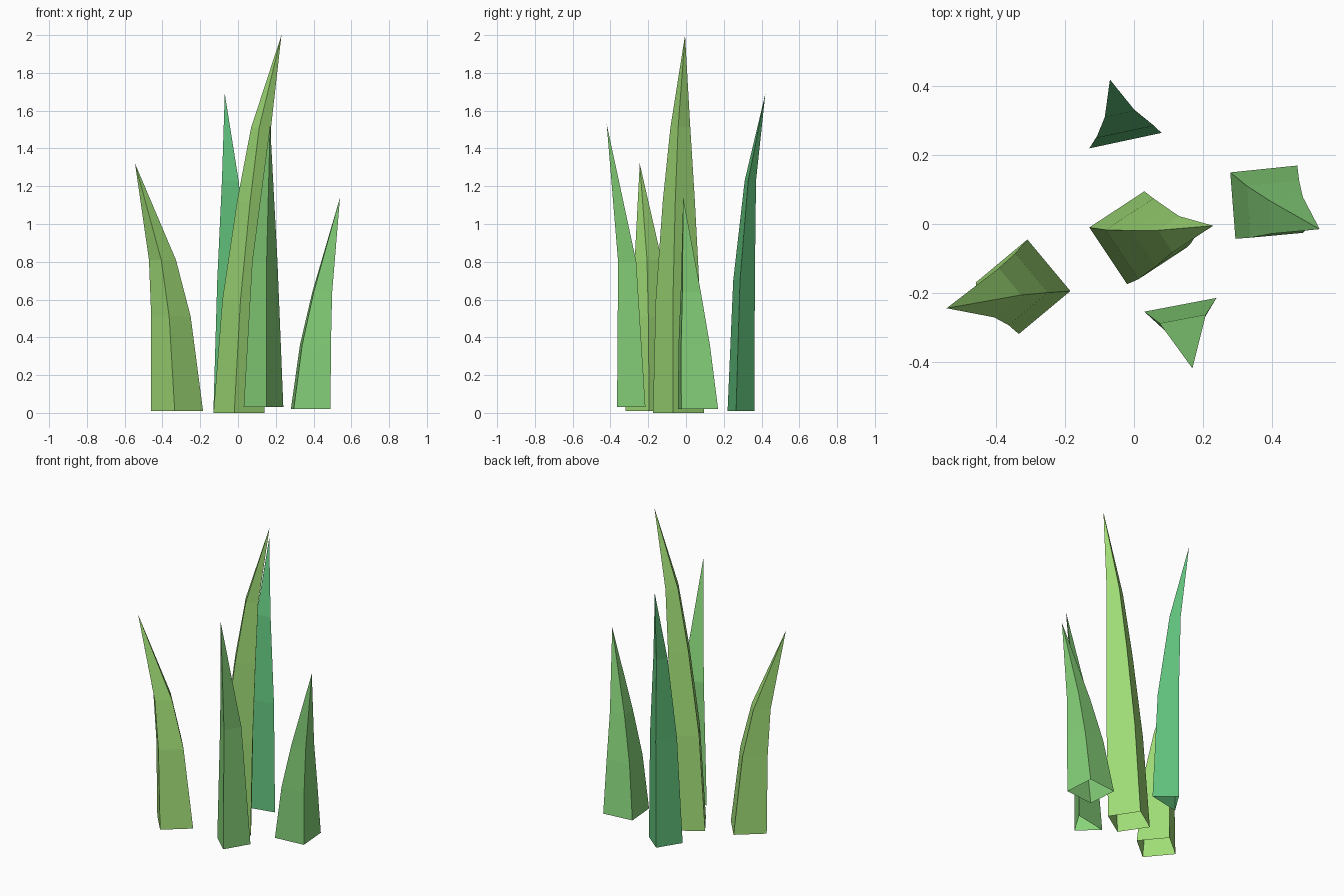
import bpy
import bmesh

if "Cube" in bpy.data.objects:
    bpy.data.objects.remove(bpy.data.objects["Cube"])


def material(name, rgb):
    """Flat colour from sRGB 0-255 values."""
    mat = bpy.data.materials.new(name)
    lin = [((c / 255 + 0.055) / 1.055) ** 2.4 for c in rgb]
    mat.diffuse_color = (*lin, 1)
    mat.use_nodes = True
    mat.node_tree.nodes["Principled BSDF"].inputs["Base Color"].default_value = mat.diffuse_color
    return mat


LIME = material("lime green", (160, 220, 118))
LEAF = material("leaf green", (135, 211, 122))
JADE = material("jade green", (97, 194, 124))


def blade(name, mat, base_z, corners, rings, tip):
    """Open-bottomed blade: base outline, then scaled rings (z, x, y, scale), then the tip."""
    cx = sum(c[0] for c in corners) / len(corners)
    cy = sum(c[1] for c in corners) / len(corners)
    bm = bmesh.new()
    loops = []
    for z, x, y, s in [(base_z, cx, cy, 1)] + rings:
        loops.append([bm.verts.new((x + (px - cx) * s, y + (py - cy) * s, z))
                      for px, py in corners])
    n = len(corners)
    for low, high in zip(loops, loops[1:]):
        for i in range(n):
            j = (i + 1) % n
            bm.faces.new((low[i], low[j], high[j], high[i]))
    top = bm.verts.new(tip)
    for i in range(n):
        bm.faces.new((loops[-1][i], loops[-1][(i + 1) % n], top))
    mesh = bpy.data.meshes.new(name)
    bm.to_mesh(mesh)
    bm.free()
    mesh.materials.append(mat)
    bpy.context.collection.objects.link(bpy.data.objects.new(name, mesh))


# Four-sided blades
blade("center_blade", LIME, 0.0,
      [(-0.13, -0.01), (-0.02, -0.175), (0.14, -0.07), (0.03, 0.095)],
      [(0.6, 0.035, -0.043, 0.87), (1.12, 0.08, -0.038, 0.63),
       (1.51, 0.122, -0.03, 0.39)],
      (0.23, -0.005, 2.0))
blade("left_blade", LIME, 0.01,
      [(-0.46, -0.17), (-0.335, -0.32), (-0.185, -0.195), (-0.31, -0.045)],
      [(0.51, -0.355, -0.19, 0.76), (0.81, -0.40, -0.20, 0.52)],
      (-0.545, -0.245, 1.32))
blade("right_blade", LEAF, 0.02,
      [(0.28, 0.15), (0.295, -0.043), (0.49, -0.025), (0.475, 0.17)],
      [(0.36, 0.41, 0.043, 0.78), (0.64, 0.446, 0.025, 0.5)],
      (0.54, -0.015, 1.14))

# Three-sided blades
blade("front_blade", LEAF, 0.03,
      [(0.03, -0.255), (0.15, -0.365), (0.24, -0.215)],
      [(0.8, 0.145, -0.304, 0.64)],
      (0.17, -0.42, 1.53))
blade("back_blade", JADE, 0.01,
      [(-0.13, 0.22), (0.08, 0.265), (-0.04, 0.363)],
      [(0.7, -0.03, 0.30, 0.8), (1.23, -0.043, 0.337, 0.42)],
      (-0.07, 0.42, 1.69))
